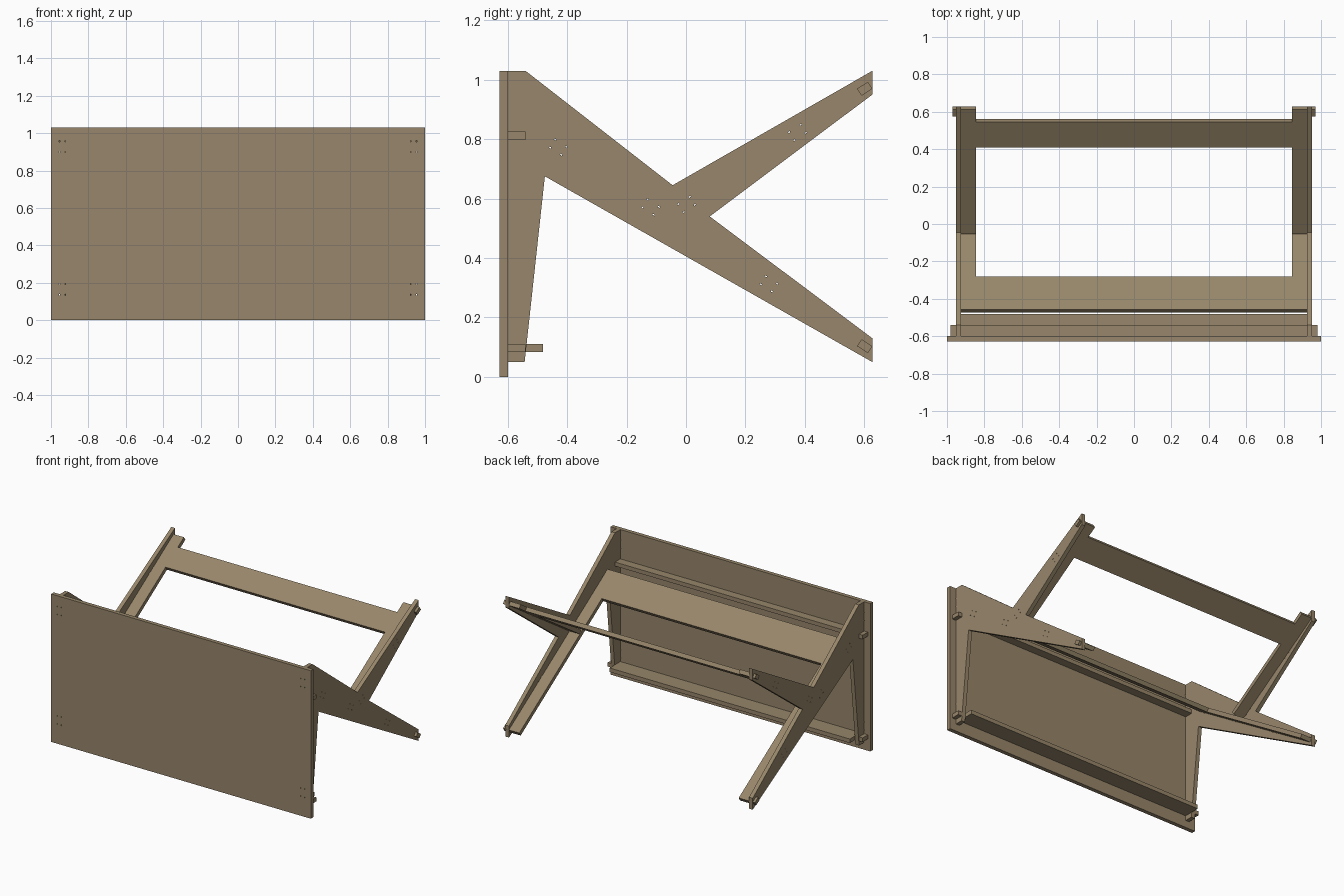
import bpy, bmesh, math
from mathutils import Matrix, Vector

if "Cube" in bpy.data.objects:
    bpy.data.objects.remove(bpy.data.objects["Cube"])

T = 0.028                      # board thickness
IN, OUT = 0.925, 0.953         # inner and outer face of the side panels
ANG = math.radians(33)
C, S = math.cos(ANG), math.sin(ANG)


def material(name, rgb):
    m = bpy.data.materials.new(name)
    m.diffuse_color = (*rgb, 1)
    m.use_nodes = True
    m.node_tree.nodes["Principled BSDF"].inputs["Base Color"].default_value = m.diffuse_color
    return m


GREY = material("panel_grey", (0.34, 0.31, 0.31))
BROWN = material("ply_brown", (0.31, 0.24, 0.145))


def frame(origin, ax, ay):
    """Placement matrix from origin and the board's two in-plane axes."""
    ax, ay = Vector(ax), Vector(ay)
    m = Matrix((ax, ay, ax.cross(ay))).transposed().to_4x4()
    m.translation = origin
    return m


def board(name, loops, matrix, grey_faces=True):
    """Flat board from an outline plus slot outlines; local z is its thickness."""
    cu = bpy.data.curves.new(name, 'CURVE')
    cu.dimensions, cu.fill_mode, cu.extrude = '2D', 'BOTH', T / 2
    for pts in loops:
        sp = cu.splines.new('POLY')
        sp.points.add(len(pts) - 1)
        sp.use_cyclic_u = True
        for p, (u, v) in zip(sp.points, pts):
            p.co = (u, v, 0, 1)
    tmp = bpy.data.objects.new(name + "_tmp", cu)
    bpy.context.collection.objects.link(tmp)
    dg = bpy.context.evaluated_depsgraph_get()
    me = bpy.data.meshes.new_from_object(tmp.evaluated_get(dg))
    bpy.data.objects.remove(tmp)
    bpy.data.curves.remove(cu)
    bm = bmesh.new()
    bm.from_mesh(me)
    bmesh.ops.remove_doubles(bm, verts=bm.verts, dist=1e-5)
    bmesh.ops.recalc_face_normals(bm, faces=bm.faces)
    for f in bm.faces:
        f.smooth = False
        f.material_index = 1 if grey_faces and abs(f.normal.z) > 0.5 else 0
    bm.to_mesh(me)
    bm.free()
    me.materials.clear()
    me.materials.append(BROWN)
    me.materials.append(GREY)
    me.name = name
    ob = bpy.data.objects.new(name, me)
    ob.matrix_world = matrix
    bpy.context.collection.objects.link(ob)
    return ob


def slot(cx, cy, length, ang, d=0.007, e=0.004):
    """Slot with relief notches at its four corners."""
    a, b = length / 2, T / 2
    q = [(a, b), (a, b + e), (a - d, b + e), (a - d, b)]
    pts = q + [(-u, v) for u, v in reversed(q)]
    pts += [(-u, -v) for u, v in pts]
    c, s = math.cos(ang), math.sin(ang)
    return [(cx + u * c - v * s, cy + u * s + v * c) for u, v in pts]


def mirrored(half):
    return half + [(-u, v) for u, v in reversed(half)]


# Large panel with four through slots
TENONS = (0.165, 0.928)
MID = (IN + OUT) / 2
panel = [[(-1, 0), (1, 0), (1, 1.03), (-1, 1.03)]]
panel += [slot(sx * MID, z, 0.064, math.pi / 2) for sx in (-1, 1) for z in TENONS]
board("large_panel", panel, frame((0, -0.613, 0.0), (1, 0, 0), (0, 0, 1)))

# Side panels: forked outline with tenons into the large panel
Z_A, Z_B = 0.494, 0.579                     # frame heights at y = 0
TABS_A, TABS_B = (-0.430, -0.119, 0.279), (0.002, 0.375)
TAB = 0.052
side = [(-0.599, 1.03), (-0.54, 1.03), (-0.045, 0.645), (0.627, 1.03), (0.627, 0.95),
        (0.08, 0.54), (0.627, 0.13), (0.627, 0.05), (-0.475, 0.675), (-0.543, 0.05),
        (-0.599, 0.05)]
for z in TENONS:
    side += [(-0.599, z - 0.032), (-0.627, z - 0.032), (-0.627, z + 0.032), (-0.599, z + 0.032)]
holes = [slot(y, Z_A - y * S / C, TAB, -ANG) for y in TABS_A]
holes += [slot(y, Z_B + y * S / C, TAB, ANG) for y in TABS_B]
for sx, tag in ((-1, "left"), (1, "right")):
    board(tag + "_side", [side] + holes, frame((sx * MID, 0, 0), (0, 1, 0), (0, 0, 1)))

# Rails behind the large panel, with end tabs through the sides
for name, z, depth in (("upper_rail", 0.812, -0.5405), ("lower_rail", 0.097, -0.482)):
    half = [(0.982, -0.599), (0.982, -0.541), (IN, -0.541), (IN, depth)]
    board(name, [mirrored(half)], frame((0, 0, z), (1, 0, 0), (0, 1, 0)))


# Sloping frames: two arms joined by a cross bar, tabbed into the sides
def sloping_frame(name, z0, sign, start, bar0, bar1, tabs):
    end, arm = 0.6195, 0.845
    half = [] if bar0 == start else [(arm, bar0), (arm, start)]
    half.append((IN, start))
    for y in tabs:
        lo, hi = y - TAB / 2 * C, y + TAB / 2 * C
        half += [(IN, lo), (OUT, lo), (OUT, hi), (IN, hi)]
    half += [(IN, end - 0.036), (0.97, end - 0.036), (0.97, end), (arm, end), (arm, bar1)]
    if bar0 != start:
        half = half[:]
    pts = mirrored([(u, y / C) for u, y in half])
    board(name, [pts], frame((0, 0, z0), (1, 0, 0), (0, C, sign * S)), False)


sloping_frame("lower_frame", Z_A, -1, -0.466, -0.466, -0.288, TABS_A)
sloping_frame("upper_frame", Z_B, 1, -0.045, 0.4176, 0.5525, TABS_B)
